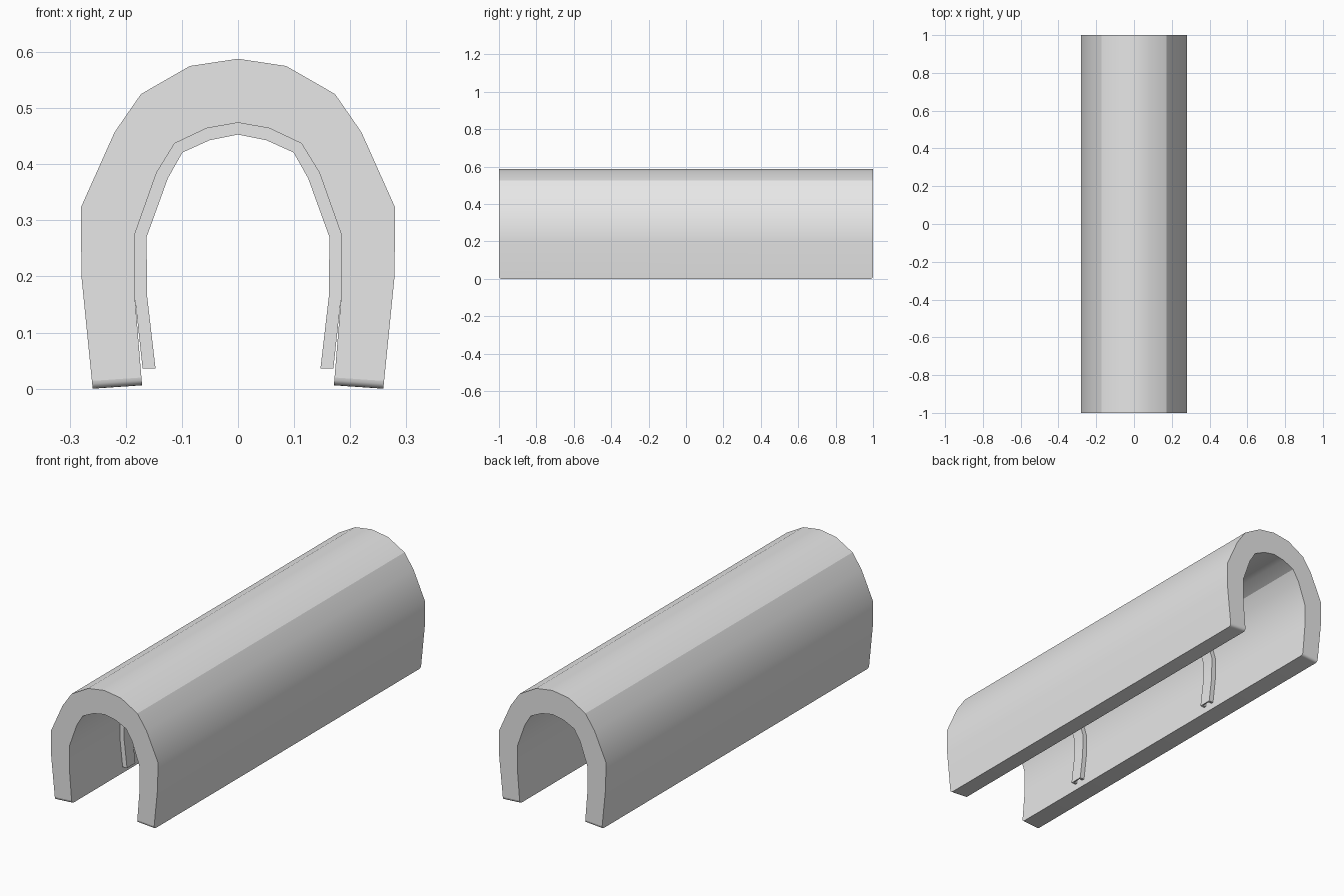
import bpy, bmesh, math

cube = bpy.data.objects.get("Cube")
if cube:
    bpy.data.objects.remove(cube, do_unlink=True)

gray = bpy.data.materials.new("concrete_gray")
gray.use_nodes = True
gray.diffuse_color = (0.8, 0.8, 0.8, 1)
gray.node_tree.nodes["Principled BSDF"].inputs["Base Color"].default_value = (0.8, 0.8, 0.8, 1)

# Half profiles as (x, z), from the crown down to the foot
OUTER = [(0, .588), (.086, .575), (.173, .525), (.22, .457), (.28, .323), (.279, .2), (.259, 0)]
INNER = [(0, .474), (.056, .464), (.113, .437), (.145, .385), (.184, .275), (.184, .165), (.171, .006)]
RIB_BACK = INNER[:-1] + [(.17, .036)]
RIB_FACE = [(0, .453), (.05, .443), (.099, .421), (.125, .375), (.163, .27), (.162, .165), (.147, .036)]


def arch(half):
    """Mirror a half profile into a full arch, left foot to right foot."""
    return [(-x, z) for x, z in reversed(half[1:])] + half


def add_prism(bm, outline, y0, y1):
    """Extrude a closed outline along y."""
    front = [bm.verts.new((x, y0, z)) for x, z in outline]
    back = [bm.verts.new((x, y1, z)) for x, z in outline]
    bm.faces.new(front)
    bm.faces.new(back)
    for i in range(len(outline)):
        j = (i + 1) % len(outline)
        bm.faces.new((front[i], front[j], back[j], back[i]))


def finish(bm, name):
    bmesh.ops.recalc_face_normals(bm, faces=bm.faces)
    mesh = bpy.data.meshes.new(name)
    bm.to_mesh(mesh)
    bm.free()
    mesh.materials.append(gray)
    obj = bpy.data.objects.new(name, mesh)
    bpy.context.collection.objects.link(obj)
    bpy.ops.object.select_all(action='DESELECT')
    obj.select_set(True)
    bpy.context.view_layer.objects.active = obj
    bpy.ops.object.shade_smooth_by_angle(angle=math.radians(25.2))
    # Cut ends stay flat
    for p in mesh.polygons:
        if abs(p.normal.y) > .999:
            p.use_smooth = False


# Tunnel vault, with the foot edges at both ends softened
bm = bmesh.new()
add_prism(bm, arch(OUTER) + arch(INNER)[::-1], -1, 1)
foot_edges = [e for e in bm.edges
              if all(v.co.z < .02 for v in e.verts)
              and abs(e.verts[0].co.y - e.verts[1].co.y) < .01]
bmesh.ops.bevel(bm, geom=foot_edges, offset=.014, segments=4, profile=.5, affect='EDGES')
finish(bm, "tunnel_vault")

# Support ribs: channels with a face strip and two flanges against the wall
WIDTH, WALL = .062, .012
back, face = arch(RIB_BACK), arch(RIB_FACE)
web = [((3 * fx + bx) / 4, (3 * fz + bz) / 4) for (fx, fz), (bx, bz) in zip(face, back)]
for name, y in (("front_rib", -.59), ("back_rib", .33)):
    bm = bmesh.new()
    a, b = y - WIDTH / 2, y + WIDTH / 2
    add_prism(bm, back + face[::-1], a, a + WALL)
    add_prism(bm, back + face[::-1], b - WALL, b)
    add_prism(bm, web + face[::-1], a + WALL, b - WALL)
    finish(bm, name)
